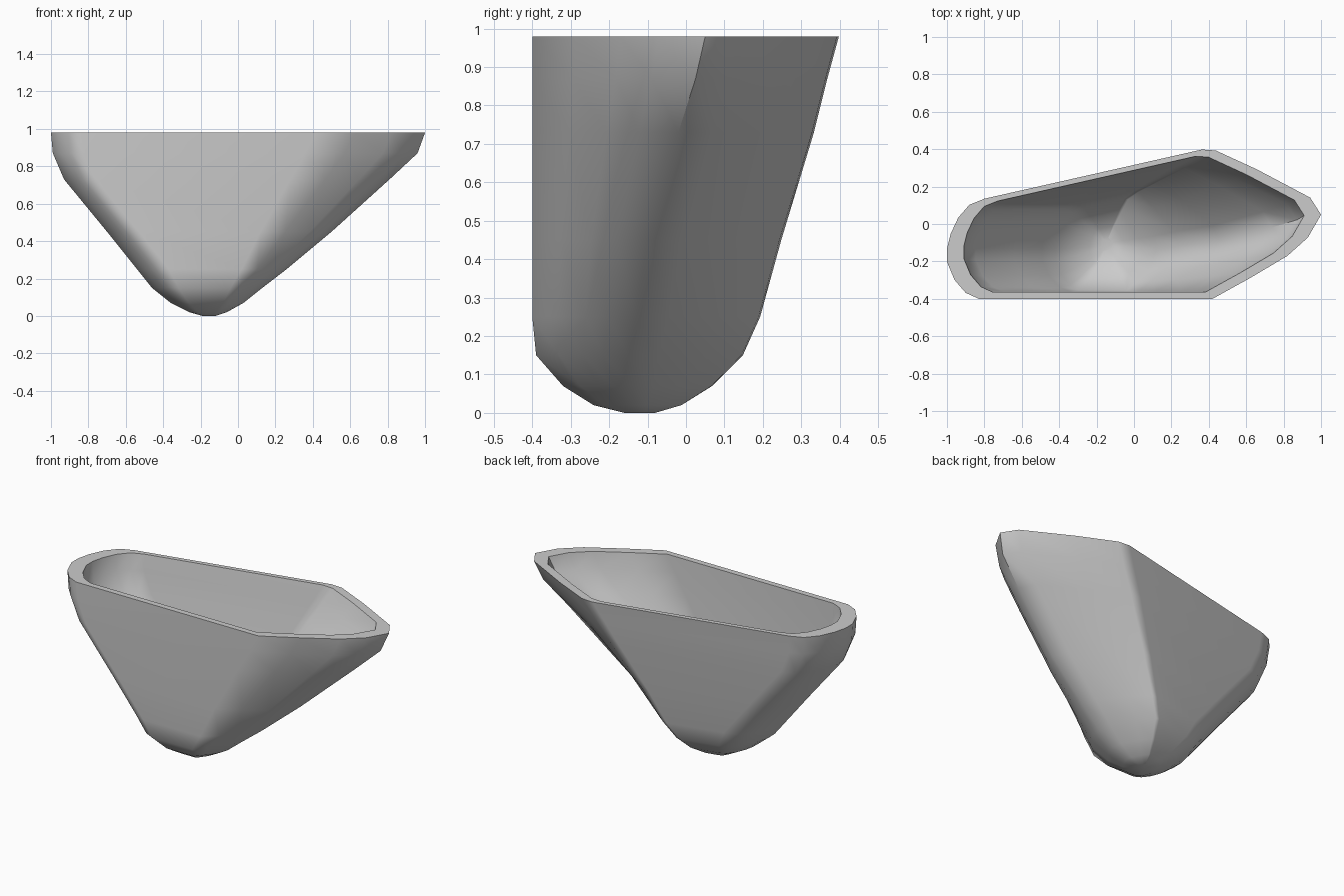
import bpy
import bmesh

cube = bpy.data.objects.get("Cube")
if cube:
    bpy.data.objects.remove(cube, do_unlink=True)

TOP = 0.98
INNER = 0.91   # cavity is the outer form shrunk towards the rim centre

# Levels: height, left end x, right tip x, shoulder x, tip y, front y, back y
LEVELS = [
    (TOP, -1.0, 1.0, .42, .05, -.4, .4),
    (.87, -.99, .96, .36, .025, -.4, .37),
    (.73, -.93, .81, .28, -.02, -.4, .335),
    (.45, -.7, .5, .12, -.1, -.4, .25),
    (.25, -.54, .26, .02, -.13, -.4, .195),
    (.15, -.46, .13, -.04, -.15, -.39, .15),
    (.07, -.36, .03, -.08, -.14, -.32, .07),
    (.02, -.26, -.06, -.12, -.13, -.24, -.01),
    (0, -.19, -.12, -.15, -.12, -.16, -.08),
]
# Fractions along the pointed end and the rounded end
TIP_FRONT = [(0, 0), (.35, .25), (.69, .51), (.88, .73), (1, 1)]
TIP_BACK = [(.9, .26), (.41, .69), (.03, .98)]
ROUND_END = [(1, 0), (.6, .06), (.3, .19), (.1, .35), (0, .5),
             (0, .63), (.2, .81), (.5, .94), (.85, 1)]


def outline(left, right, shoulder, tip_y, front, back):
    """Plan outline: pointed right end, slanted back, rounded left end."""
    pts = [(shoulder + (right - shoulder) * u, front + (tip_y - front) * v)
           for u, v in TIP_FRONT]
    pts += [(shoulder + (right - shoulder) * u, tip_y + (back - tip_y) * v)
            for u, v in TIP_BACK]
    span = shoulder - left
    pts.append((shoulder - .04 * span, back - .002))
    end = min(.2, .4 * span)
    back_left = back + .217 * (left + end - shoulder)
    pts += [(left + end * u, back_left + (front - back_left) * v)
            for u, v in ROUND_END]
    return pts


def shell(bm, scale):
    """Loft the levels into a closed-bottom form and return its rim."""
    rings = []
    for z, *shape in LEVELS:
        height = TOP + (z - TOP) * scale
        rings.append([bm.verts.new((x * scale, y * scale, height))
                      for x, y in outline(*shape)])
    for a, b in zip(rings, rings[1:]):
        bridge(bm, a, b)
    bm.faces.new(rings[-1])
    return rings[0]


def bridge(bm, a, b):
    for i in range(len(a)):
        j = (i + 1) % len(a)
        bm.faces.new((a[i], a[j], b[j], b[i]))


# Hollow body with a flat rim joining the two shells
bm = bmesh.new()
bridge(bm, shell(bm, 1), shell(bm, INNER))
bmesh.ops.recalc_face_normals(bm, faces=bm.faces)
mesh = bpy.data.meshes.new("hollow_vessel")
bm.to_mesh(mesh)
bm.free()
vessel = bpy.data.objects.new("hollow_vessel", mesh)
bpy.context.collection.objects.link(vessel)

# Plain grey finish
grey = bpy.data.materials.new("light_grey")
grey.use_nodes = True
colour = (.6, .6, .6, 1)
grey.diffuse_color = colour
grey.node_tree.nodes["Principled BSDF"].inputs["Base Color"].default_value = colour
mesh.materials.append(grey)

# Soft shading that keeps the rim crisp and broad sides flat
bpy.ops.object.select_all(action='DESELECT')
vessel.select_set(True)
bpy.context.view_layer.objects.active = vessel
bpy.ops.object.shade_smooth_by_angle(angle=.75)
weighted = vessel.modifiers.new("flat_sides", 'WEIGHTED_NORMAL')
weighted.keep_sharp = True
